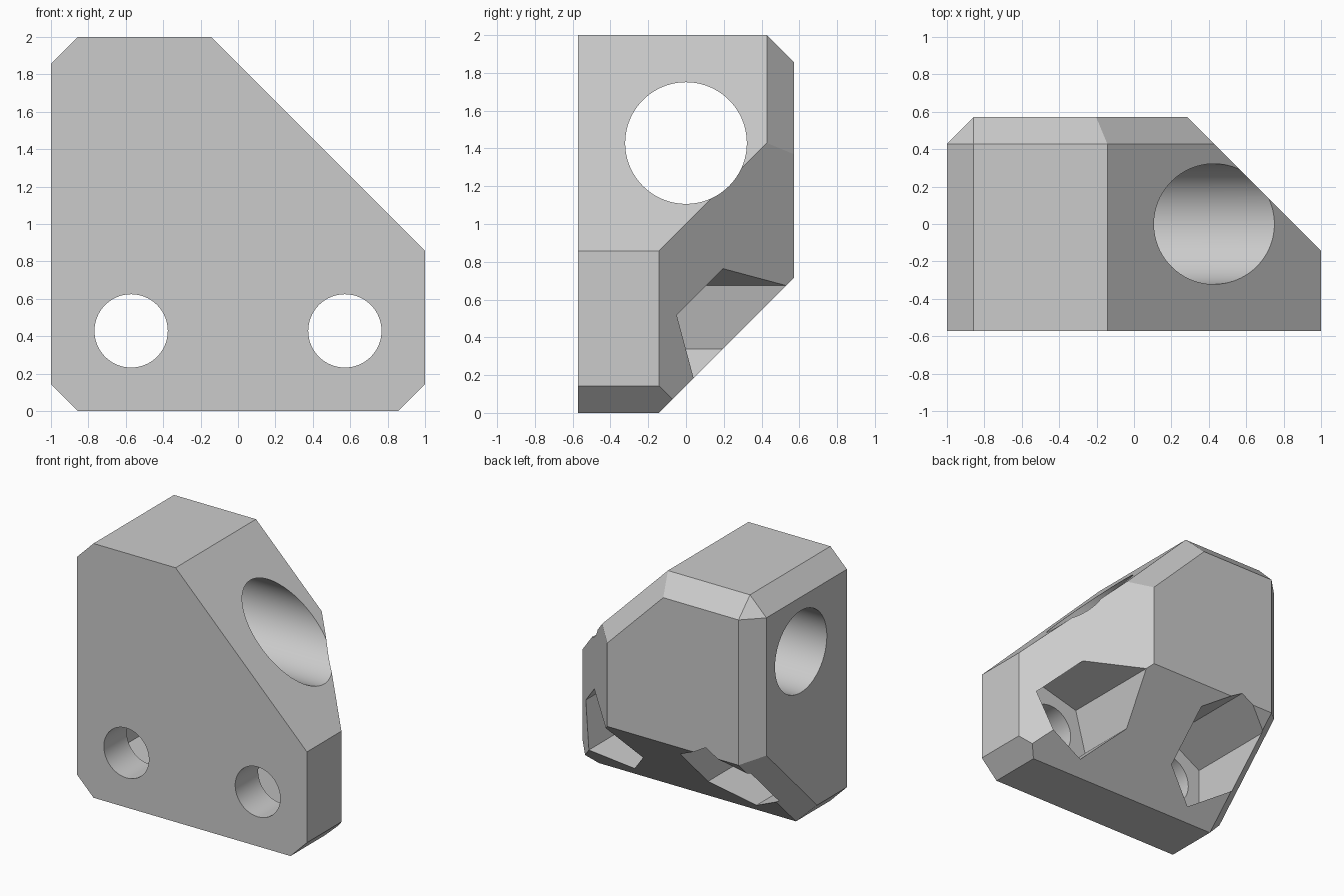
import bpy, bmesh, math
from mathutils import Matrix, Vector

if "Cube" in bpy.data.objects:
    bpy.data.objects.remove(bpy.data.objects["Cube"])

U = 1 / 7                    # basic chamfer size
S = math.sqrt(0.5)

grey = bpy.data.materials.new("light_grey")
grey.diffuse_color = (0.6, 0.6, 0.6, 1)
grey.use_nodes = True
grey.node_tree.nodes["Principled BSDF"].inputs["Base Color"].default_value = grey.diffuse_color


def new_object(name, bm):
    mesh = bpy.data.meshes.new(name)
    bm.to_mesh(mesh)
    bm.free()
    ob = bpy.data.objects.new(name, mesh)
    bpy.context.collection.objects.link(ob)
    return ob


def prism(name, sides, radius, start, end, axis, turn=0.0):
    """Cutter prism from start to end; turn spins a y-axis prism in the xz plane."""
    start, end = Vector(start), Vector(end)
    bm = bmesh.new()
    bmesh.ops.create_cone(bm, cap_ends=True, segments=sides,
                          radius1=radius, radius2=radius, depth=(end - start).length)
    # first vertex of the ring goes to local +x before the turn
    first = max(bm.verts, key=lambda v: v.co.x + 1e-4 * v.co.y)
    spin = Matrix.Rotation(-math.atan2(first.co.y, first.co.x), 4, 'Z')
    if axis == 'X':
        lay = Matrix.Rotation(math.pi / 2, 4, 'Y')
    else:
        lay = Matrix.Rotation(-turn, 4, 'Y') @ Matrix.Rotation(math.pi / 2, 4, 'X')
    bmesh.ops.transform(bm, verts=bm.verts,
                        matrix=Matrix.Translation((start + end) / 2) @ lay @ spin)
    ob = new_object(name, bm)
    ob.hide_render = True
    return ob


# Block: a box trimmed by chamfer planes (normal, point on plane)
planes = [
    ((1, 0, 1), (1, 0, 6 * U)),                  # long right slope
    ((-1, 0, 1), (-1, 0, 13 * U)),               # top left
    ((1, 0, -1), (1, 0, U)),                     # bottom right
    ((-1, 0, -1), (-1, 0, U)),                   # bottom left
    ((0, 1, -1), (0, -U, 0)),                    # back underside slope
    ((0, 1, 1), (0, 3 * U, 2)),                  # top back
    ((1, 1, 0), (1, -U, 0)),                     # right back slope
    ((-1, 1, 0), (-1, 3 * U, 0)),                # left back
    ((S, 1, S), (1, 3 * U, 6 * U)),              # back edge of long slope
    ((-1, S, -S), (-6 * U, 0, U)),               # left edge of underside
    ((-1, 1, 1), (-6 * U, 4 * U, 13 * U)),       # back top left corner
]
bm = bmesh.new()
bmesh.ops.create_cube(bm, size=1, matrix=Matrix.Translation((0, 0, 1)) @
                      Matrix.Diagonal((2, 8 * U, 2, 1)))
for normal, point in planes:
    bmesh.ops.bisect_plane(bm, geom=bm.verts[:] + bm.edges[:] + bm.faces[:], dist=1e-5,
                           plane_co=point, plane_no=Vector(normal).normalized(),
                           clear_outer=True)
    rim = [e for e in bm.edges if e.is_boundary]
    if rim:
        bmesh.ops.holes_fill(bm, edges=rim, sides=0)
bmesh.ops.remove_doubles(bm, verts=bm.verts, dist=1e-4)
bmesh.ops.recalc_face_normals(bm, faces=bm.faces)
block = new_object("corner_block", bm)
block.data.materials.append(grey)

# Cutters: rod hole, two screw holes, two hexagonal nut pockets
ZS = 3 * U
cutters = [prism("rod_hole_cutter", 96, 0.322, (-1.5, 0, 10 * U), (1.5, 0, 10 * U), 'X')]
for side, x, turn in (("right", 4 * U, 15), ("left", -4 * U, 30)):
    cutters.append(prism(side + "_screw_hole_cutter", 64, 0.196,
                         (x, -1, ZS), (x, 0, ZS), 'Y'))
    cutters.append(prism(side + "_nut_pocket_cutter", 6, 0.347,
                         (x, -2 * U, ZS), (x, 1, ZS), 'Y', math.radians(turn)))
for cutter in cutters:
    mod = block.modifiers.new(cutter.name, 'BOOLEAN')
    mod.operation = 'DIFFERENCE'
    mod.solver = 'EXACT'
    mod.object = cutter

# Bake the cuts and drop the cutters
graph = bpy.context.evaluated_depsgraph_get()
baked = bpy.data.meshes.new_from_object(block.evaluated_get(graph))
block.modifiers.clear()
block.data = baked
for cutter in cutters:
    bpy.data.objects.remove(cutter)

bpy.ops.object.select_all(action='DESELECT')
block.select_set(True)
bpy.context.view_layer.objects.active = block
bpy.ops.object.shade_smooth_by_angle(angle=math.radians(25))
